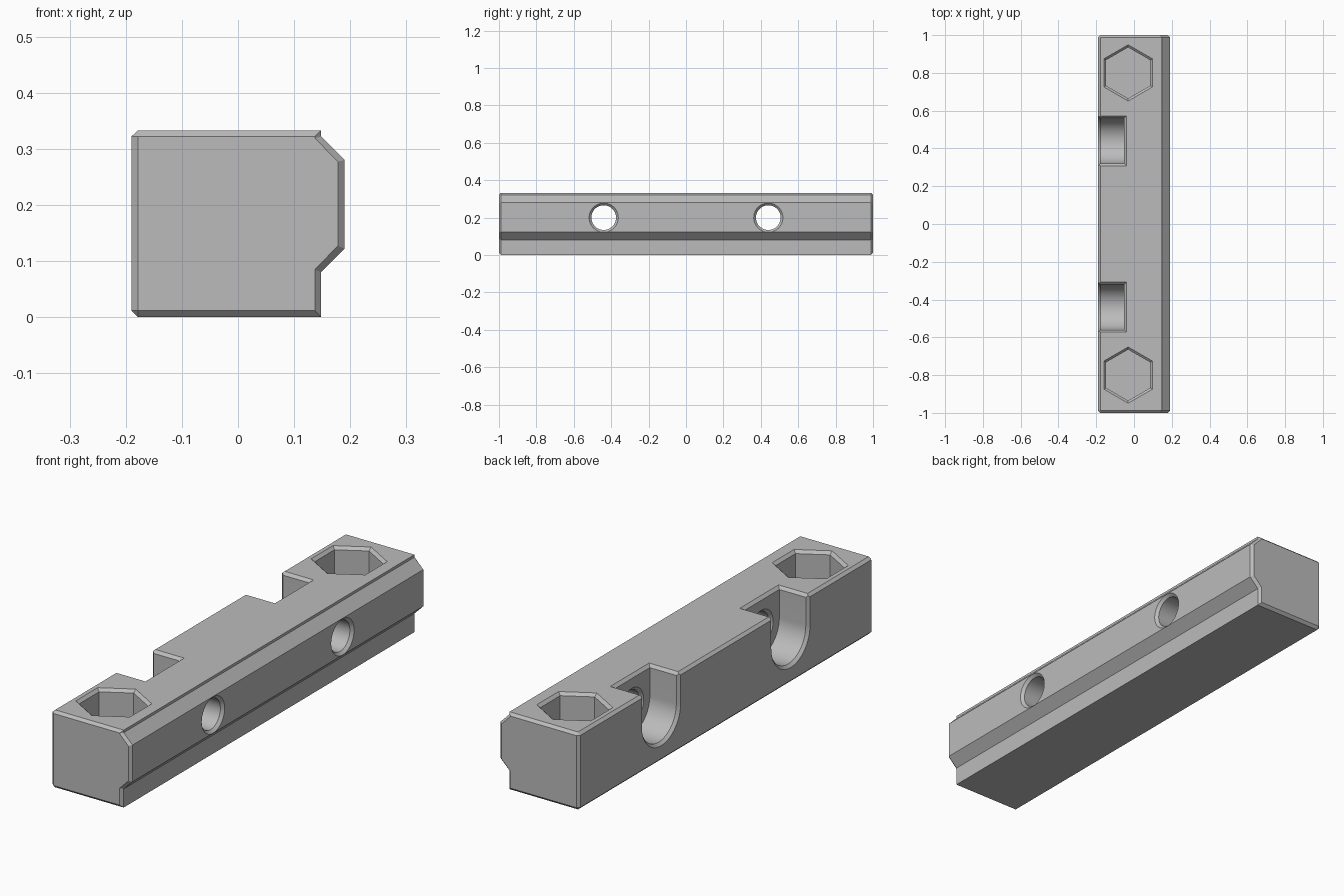
import bpy, bmesh, math
from math import cos, sin, pi

if "Cube" in bpy.data.objects:
    bpy.data.objects.remove(bpy.data.objects["Cube"], do_unlink=True)

GREY = (0.5, 0.5, 0.5, 1)
mat = bpy.data.materials.new("plain grey")
mat.use_nodes = True
mat.diffuse_color = GREY
mat.node_tree.nodes["Principled BSDF"].inputs["Base Color"].default_value = GREY

C = 0.012                       # chamfer width
LEFT, RIGHT, TOP = -0.19, 0.19, 0.333


def loft(name, rings):
    """Closed solid through rings of matching points."""
    bm = bmesh.new()
    loops = [[bm.verts.new(p) for p in ring] for ring in rings]
    n = len(loops[0])
    for a, b in zip(loops, loops[1:]):
        for i in range(n):
            j = (i + 1) % n
            bm.faces.new((a[i], a[j], b[j], b[i]))
    bm.faces.new(loops[0][::-1])
    bm.faces.new(loops[-1])
    bmesh.ops.remove_doubles(bm, verts=bm.verts, dist=1e-5)
    bmesh.ops.recalc_face_normals(bm, faces=bm.faces)
    me = bpy.data.meshes.new(name)
    bm.to_mesh(me)
    bm.free()
    me.materials.append(mat)
    ob = bpy.data.objects.new(name, me)
    bpy.context.collection.objects.link(ob)
    return ob


def cut(body, cutter):
    cutter.hide_render = True
    mod = body.modifiers.new("cut", "BOOLEAN")
    mod.operation, mod.solver, mod.object = "DIFFERENCE", "EXACT", cutter
    bpy.context.view_layer.objects.active = body
    bpy.ops.object.modifier_apply(modifier=mod.name)
    bpy.data.objects.remove(cutter, do_unlink=True)


def circle_x(x, y, z, r, n=48):
    return [(x, y + r * cos(2 * pi * i / n), z + r * sin(2 * pi * i / n)) for i in range(n)]


def arch_x(x, y, z, r, n=32):
    arc = [(x, y + r * cos(pi * i / n), z - r * sin(pi * i / n)) for i in range(n + 1)]
    return [(x, y + r, 0.5)] + arc + [(x, y - r, 0.5)]


def hex_z(z, x, y, r):
    return [(x + r * sin(pi * i / 3), y + r * cos(pi * i / 3), z) for i in range(6)]


# Bar: long profile with chamfered ends
outer = [(-0.178, 0), (0.148, 0), (0.148, 0.08), (RIGHT, 0.122), (RIGHT, 0.28),
         (0.148, 0.322), (0.148, TOP), (-0.178, TOP), (LEFT, 0.322), (LEFT, C)]
inner = [(-0.178, C), (0.137, C), (0.137, 0.085), (0.178, 0.127), (0.178, 0.277),
         (0.137, 0.319), (0.137, 0.322), (-0.178, 0.322), (-0.178, 0.322), (-0.178, C)]
bar = loft("clamp_bar", [[(x, y, z) for x, z in prof] for prof, y in
                         ((inner, -1), (outer, C - 1), (outer, 1 - C), (inner, 1))])

SLOT_Y, HOLE_Z, SLOT_R, SLOT_END = 0.44, 0.2, 0.12, -0.052
HOLE_R, HEX_X, HEX_R = 0.066, -0.031, 0.135
for s in (-1, 1):
    y = s * SLOT_Y
    # Open rounded slot, flared at the side face
    cut(bar, loft("slot_cutter", [arch_x(x, y, HOLE_Z, r) for x, r in (
        (LEFT - C, SLOT_R + 2 * C), (LEFT + C, SLOT_R), (SLOT_END, SLOT_R))]))
    # Chamfer around the slot's top opening
    cut(bar, loft("slot_rim_cutter", [
        [(-0.3, y - SLOT_R - e, z), (SLOT_END + e, y - SLOT_R - e, z),
         (SLOT_END + e, y + SLOT_R + e, z), (-0.3, y + SLOT_R + e, z)]
        for z, e in ((TOP - C, 0), (TOP + C, 2 * C))]))
    # Round screw hole with chamfered mouths
    cut(bar, loft("hole_cutter", [circle_x(x, y, HOLE_Z, r) for x, r in (
        (SLOT_END - C, HOLE_R + 2 * C), (SLOT_END + C, HOLE_R),
        (RIGHT - C, HOLE_R), (RIGHT + C, HOLE_R + 2 * C))]))
    # Hexagonal nut pocket with chamfered rim
    cut(bar, loft("hex_cutter", [hex_z(z, HEX_X, s * 0.8, r) for z, r in (
        (0.08, HEX_R), (TOP - C, HEX_R), (TOP + C, HEX_R + 2 * C * 1.155))]))

# Smooth the round walls only
bpy.ops.object.select_all(action="DESELECT")
bar.select_set(True)
bpy.context.view_layer.objects.active = bar
bpy.ops.object.shade_smooth_by_angle(angle=math.radians(30))
